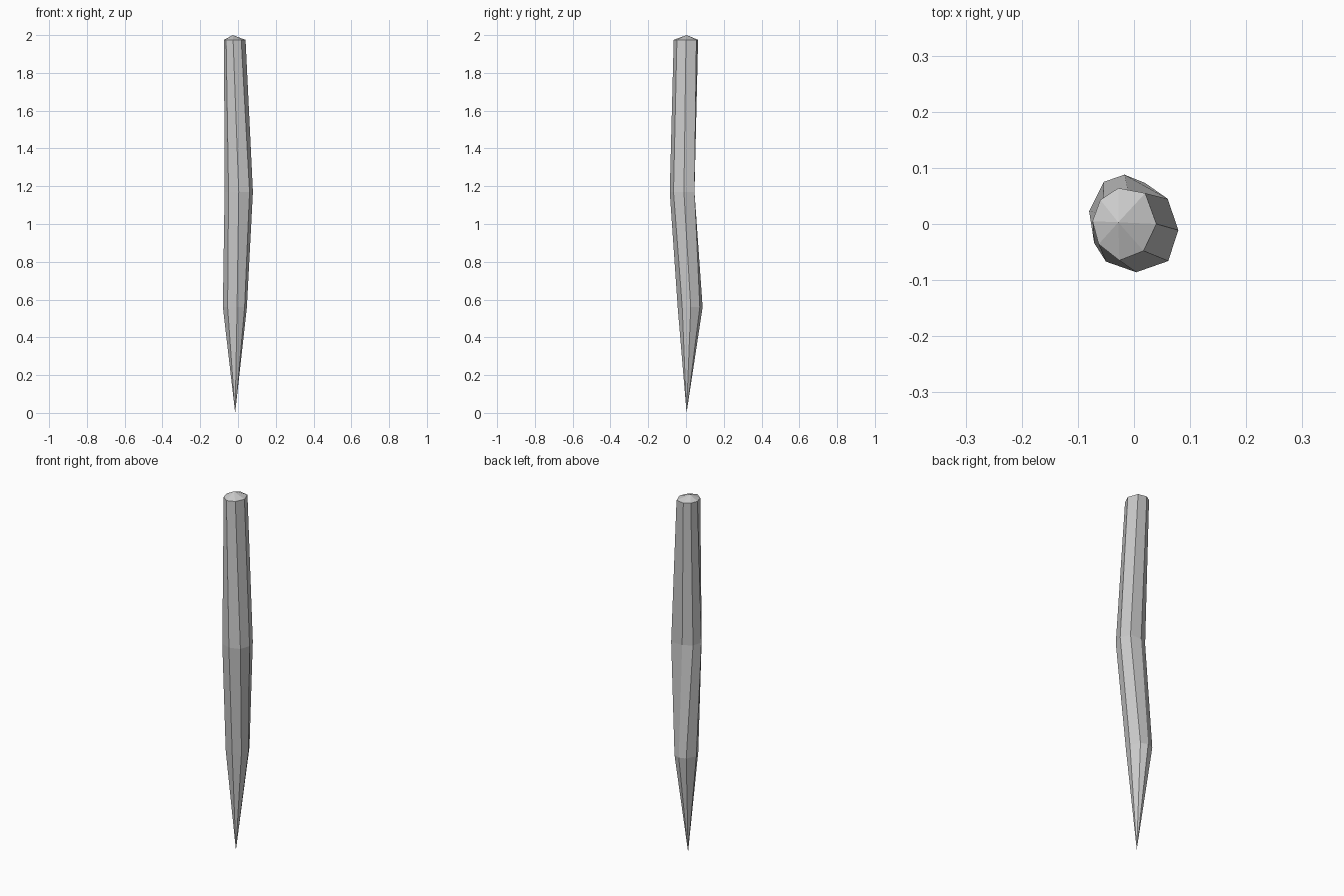
import bpy
import bmesh

if "Cube" in bpy.data.objects:
    bpy.data.objects.remove(bpy.data.objects["Cube"])

# Cross-sections of the bent eight-sided shaft: (height, outline as x, y)
RINGS = [
    (0.56, [(0.047, 0.025), (0.035, -0.020), (-0.005, -0.044), (-0.055, -0.030),
            (-0.080, 0.023), (-0.054, 0.075), (-0.017, 0.088), (0.020, 0.073)]),
    (1.17, [(0.079, -0.011), (0.061, -0.066), (0.004, -0.086), (-0.050, -0.067),
            (-0.071, -0.034), (-0.056, 0.018), (-0.008, 0.045), (0.060, 0.045)]),
    (1.975, [(0.040, 0.000), (0.017, -0.048), (-0.026, -0.065), (-0.063, -0.036),
             (-0.074, 0.005), (-0.060, 0.043), (-0.028, 0.064), (0.020, 0.055)]),
]
TIP = (-0.015, 0.003, 0.0)
CROWN = (-0.028, 0.003, 2.0)

bm = bmesh.new()
rings = [[bm.verts.new((x, y, z)) for x, y in outline] for z, outline in RINGS]
tip = bm.verts.new(TIP)
crown = bm.verts.new(CROWN)

# Shaft sides, pointed lower end and low crown
for i in range(8):
    j = (i + 1) % 8
    for low, high in zip(rings, rings[1:]):
        bm.faces.new((low[i], low[j], high[j], high[i]))
    bm.faces.new((tip, rings[0][j], rings[0][i]))
    bm.faces.new((crown, rings[-1][i], rings[-1][j]))

bmesh.ops.recalc_face_normals(bm, faces=bm.faces)
mesh = bpy.data.meshes.new("wooden_stake")
bm.to_mesh(mesh)
bm.free()
bpy.context.collection.objects.link(bpy.data.objects.new("wooden_stake", mesh))
